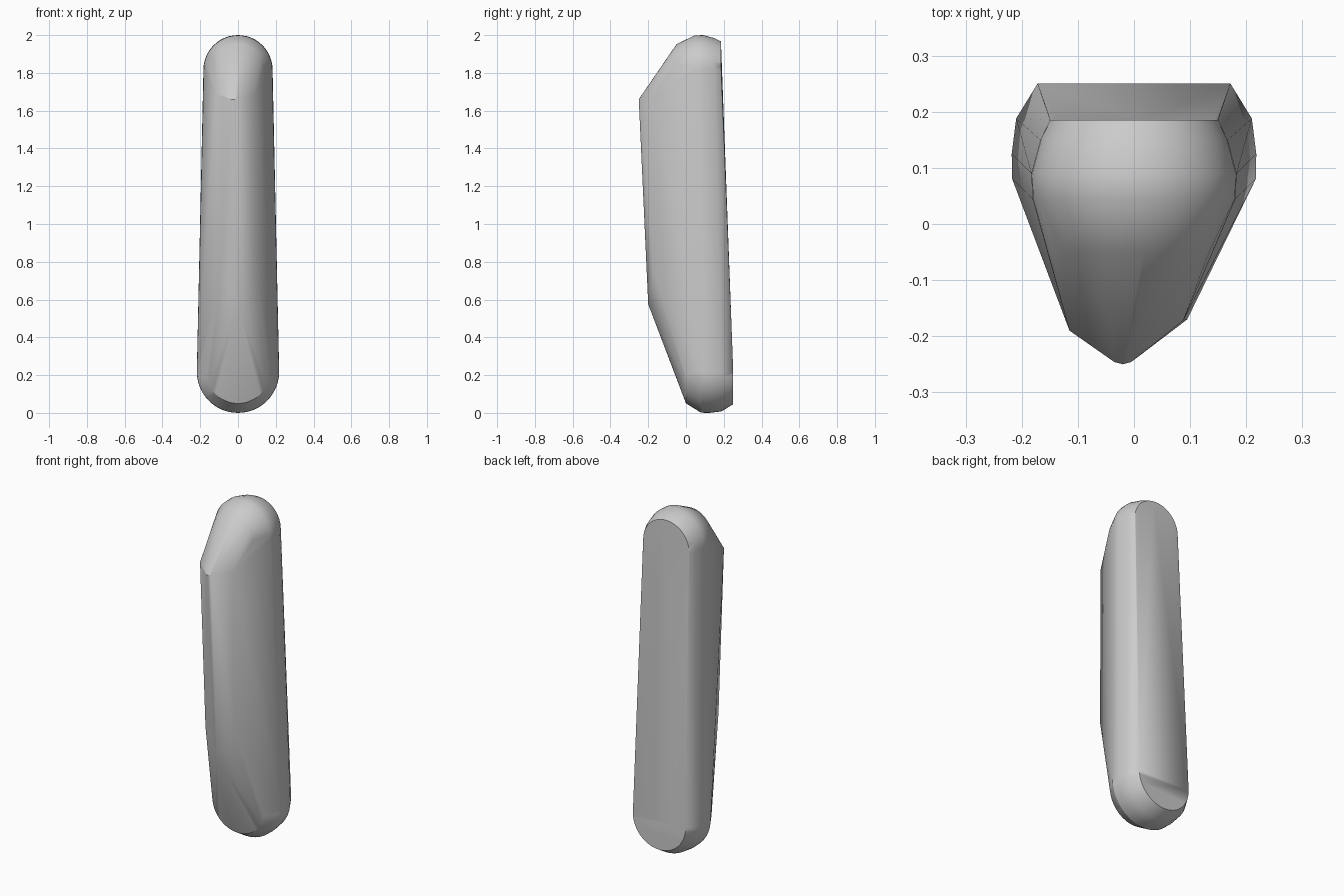
import bpy, bmesh, math

cube = bpy.data.objects.get("Cube")
if cube:
    bpy.data.objects.remove(cube, do_unlink=True)

STEPS = 24


def half_arc(y, radius, centre_z, up):
    """Half circle facing up (up=1) or down (up=-1) at depth y."""
    return [(radius * math.cos(math.pi * i / STEPS), y,
             centre_z + up * radius * math.sin(math.pi * i / STEPS))
            for i in range(STEPS + 1)]


# Rounded ends, back to front: depth and radius of each ring
top_rings = [(0.185, 0.150), (0.150, 0.167), (0.090, 0.183),
             (0.045, 0.181), (-0.050, 0.135)]
bottom_rings = [(0.250, 0.172), (0.188, 0.210), (0.125, 0.218),
                (0.080, 0.217), (0.0, 0.168)]
points = []
for y, r in top_rings:
    points += half_arc(y, r, 1.817, 1)
for y, r in bottom_rings:
    points += half_arc(y, r, 0.218, -1)

# Front ridge: blunt nose at the top, shoulders, and low keel point
points += [(-0.035, -0.246, 1.66), (-0.02, -0.25, 1.66), (-0.005, -0.246, 1.665),
           (-0.115, -0.19, 1.69), (0.088, -0.172, 1.68),
           (-0.09, -0.175, 0.72), (0.095, -0.17, 0.73), (0.0, -0.2, 0.575)]

# Wrap the rings and ridge in one faceted shell
bm = bmesh.new()
for p in points:
    bm.verts.new(p)
hull = bmesh.ops.convex_hull(bm, input=bm.verts[:])
loose = [v for v in bm.verts if not v.link_faces]
bmesh.ops.delete(bm, geom=loose, context='VERTS')
bmesh.ops.dissolve_limit(bm, angle_limit=math.radians(0.5),
                         verts=bm.verts[:], edges=bm.edges[:])
bmesh.ops.recalc_face_normals(bm, faces=bm.faces[:])
mesh = bpy.data.meshes.new("stone_shell")
bm.to_mesh(mesh)
bm.free()

# Single grey colour
grey = bpy.data.materials.new("light_grey")
grey.use_nodes = True
colour = (0.6, 0.6, 0.6, 1.0)
grey.diffuse_color = colour
grey.node_tree.nodes["Principled BSDF"].inputs["Base Color"].default_value = colour
mesh.materials.append(grey)

shell = bpy.data.objects.new("stone_shell", mesh)
bpy.context.collection.objects.link(shell)
bpy.ops.object.select_all(action='DESELECT')
shell.select_set(True)
bpy.context.view_layer.objects.active = shell
bpy.ops.object.shade_smooth_by_angle(angle=math.radians(30))
